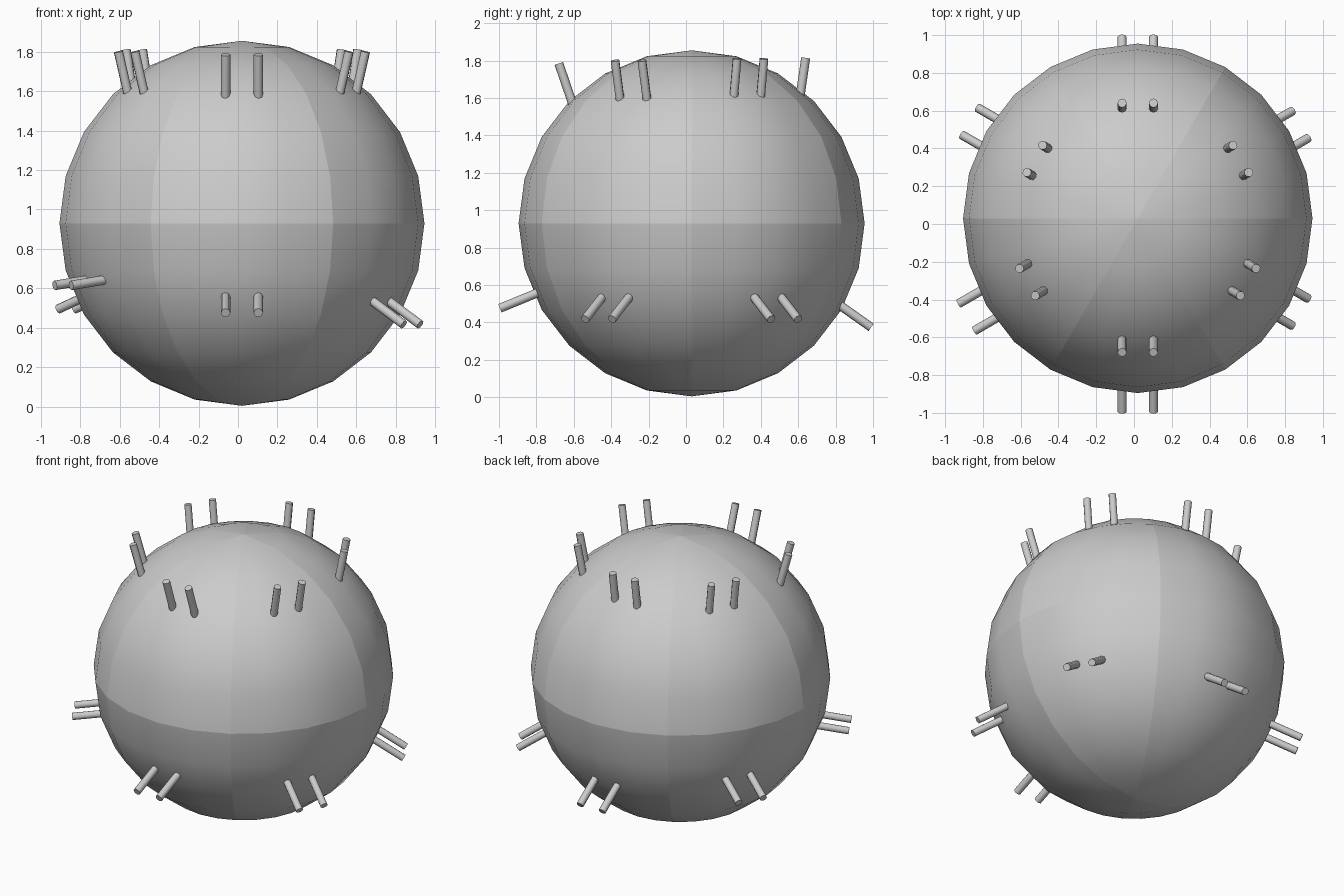
import bpy, bmesh, math
from mathutils import Vector, Matrix

cube = bpy.data.objects.get("Cube")
if cube:
    bpy.data.objects.remove(cube, do_unlink=True)

GREY = (0.6, 0.6, 0.6, 1)
mat = bpy.data.materials.new("plain grey")
mat.use_nodes = True
mat.diffuse_color = GREY
mat.node_tree.nodes["Principled BSDF"].inputs["Base Color"].default_value = GREY

CENTRE = Vector((0.02, 0.03, 0.93))
RADIUS = 0.925
PEG_RADIUS = 0.024
HALF_GAP = 0.083


def add_object(name, bm):
    mesh = bpy.data.meshes.new(name)
    bm.to_mesh(mesh)
    bm.free()
    mesh.materials.append(mat)
    obj = bpy.data.objects.new(name, mesh)
    bpy.context.collection.objects.link(obj)
    return obj


# Ball: smooth panels split by the equator and a meridian every 60 degrees
bm = bmesh.new()
bmesh.ops.create_uvsphere(bm, u_segments=24, v_segments=12, radius=RADIUS)
for f in bm.faces:
    f.smooth = True


def on_seam(edge):
    a, b = (v.co for v in edge.verts)
    if abs(a.z) < 0.001 and abs(b.z) < 0.001:
        return True
    if abs(a.z - b.z) < 0.001:
        return False
    mid = (a + b) / 2
    turn = math.degrees(math.atan2(mid.y, mid.x)) / 60
    return abs(turn - round(turn)) < 0.01


for e in bm.edges:
    e.smooth = not on_seam(e)
ball = add_object("ball", bm)
ball.location = CENTRE


# Pegs: a parallel pair on each 60 degree bearing
def add_peg(name, base, tip):
    axis = tip - base
    start = base - axis.normalized() * 0.06
    length = (tip - start).length
    place = Matrix.Translation((start + tip) / 2) @ axis.to_track_quat('Z', 'Y').to_matrix().to_4x4()
    bm = bmesh.new()
    bmesh.ops.create_cone(bm, cap_ends=True, segments=8, radius1=PEG_RADIUS,
                          radius2=PEG_RADIUS, depth=length, matrix=place)
    for f in bm.faces:
        f.smooth = len(f.verts) == 4
    for e in bm.edges:
        e.smooth = all(f.smooth for f in e.link_faces)
    add_object(name, bm)


def add_pair(name, bearing, base, tip):
    a = math.radians(bearing)
    out = Vector((math.cos(a), math.sin(a), 0))
    side = Vector((-out.y, out.x, 0))
    foot = Vector((CENTRE.x, CENTRE.y, 0))
    for i, s in enumerate((-HALF_GAP, HALF_GAP)):
        ends = [foot + out * r + side * s + Vector((0, 0, z)) for r, z in (base, tip)]
        add_peg(f"{name}_{i + 1}", *ends)


# Each entry: bearing, then (distance out, height) of the base and the tip
upper = {
    "back": (90, (0.58, 1.61), (0.61, 1.815)),
    "back_left": (30, (0.593, 1.60), (0.63, 1.81)),
    "back_right": (150, (0.593, 1.60), (0.63, 1.81)),
    "front_left": (-30, (0.62, 1.59), (0.675, 1.80)),
    "front_right": (210, (0.62, 1.59), (0.675, 1.80)),
    "front": (270, (0.64, 1.58), (0.71, 1.785)),
}
lower = {
    "back": (90, (0.80, 0.487), (0.96, 0.374)),
    "back_left": (30, (0.82, 0.53), (0.995, 0.417)),
    "front_left": (-30, (0.82, 0.53), (0.995, 0.417)),
    "front": (270, (0.83, 0.556), (1.025, 0.476)),
    "back_right": (150, (0.83, 0.575), (1.028, 0.495)),
    "front_right": (210, (0.84, 0.645), (1.048, 0.615)),
}
for level, pairs in (("upper", upper), ("lower", lower)):
    for place, spec in pairs.items():
        add_pair(f"{level}_{place}_peg", *spec)
